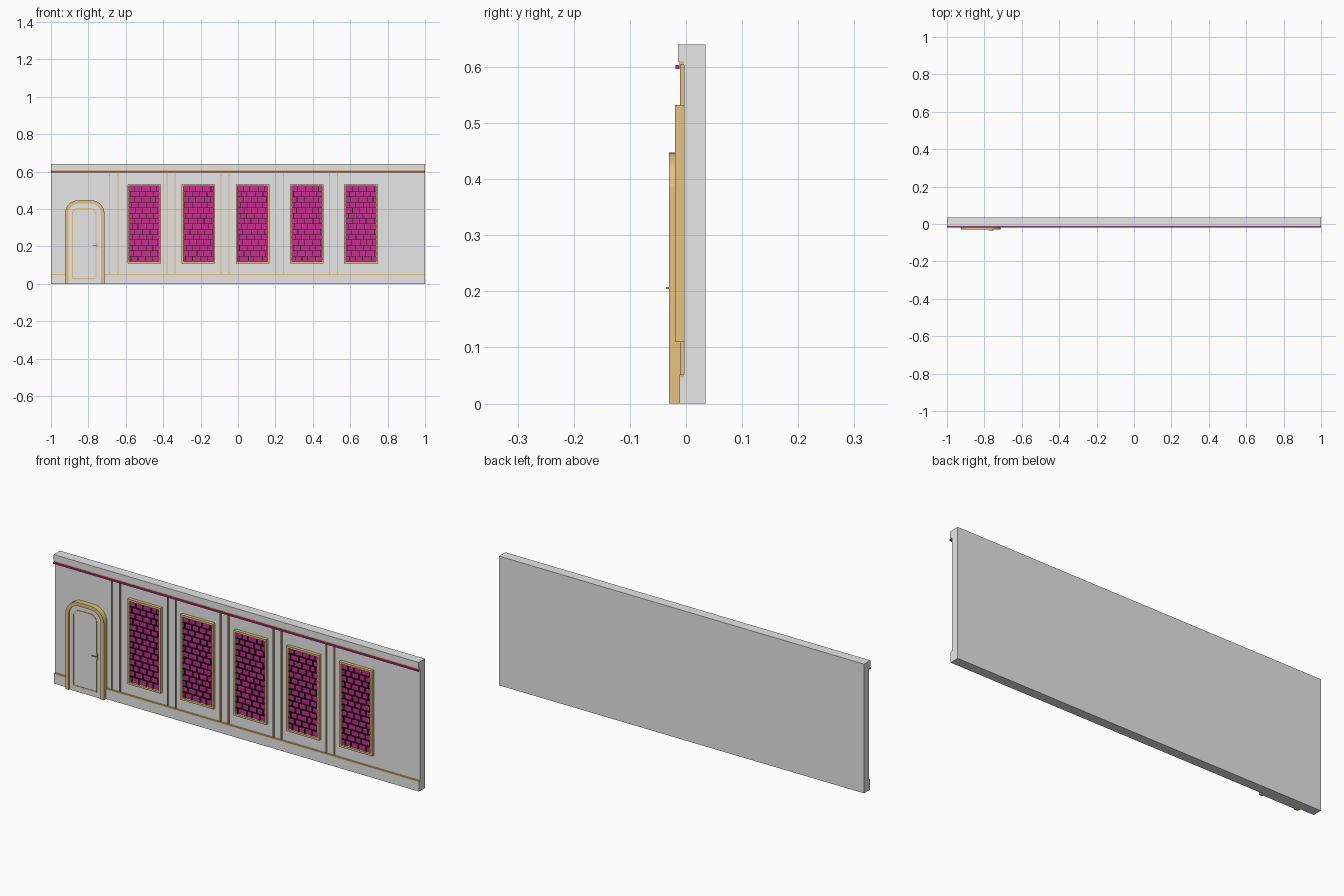
import bpy, bmesh, math, random

random.seed(4)
if "Cube" in bpy.data.objects:
    bpy.data.objects.remove(bpy.data.objects["Cube"], do_unlink=True)


def material(name, rgb):
    m = bpy.data.materials.new(name)
    m.use_nodes = True
    m.diffuse_color = (*rgb, 1)
    m.node_tree.nodes["Principled BSDF"].inputs["Base Color"].default_value = (*rgb, 1)
    return m


plaster = material("pale grey plaster", (0.8, 0.8, 0.8))
gold = material("warm gold", (0.8, 0.54, 0.22))
magenta = material("magenta glow", (0.6, 0.025, 0.28))
dark = material("dark metal", (0.02, 0.008, 0.016))


def finish(bm, name, mat):
    bmesh.ops.recalc_face_normals(bm, faces=bm.faces)
    mesh = bpy.data.meshes.new(name)
    bm.to_mesh(mesh)
    bm.free()
    mesh.materials.append(mat)
    obj = bpy.data.objects.new(name, mesh)
    bpy.context.collection.objects.link(obj)
    return obj


def add_box(bm, xs, ys, zs):
    verts = bmesh.ops.create_cube(bm, size=1)["verts"]
    for v in verts:
        v.co = [sum(r) / 2 + c * (r[1] - r[0]) for c, r in zip(v.co, (xs, ys, zs))]


def boxes(name, mat, *items):
    bm = bmesh.new()
    for item in items:
        add_box(bm, *item)
    return finish(bm, name, mat)


def border(x0, x1, z0, z1, w, ys):
    """Two side bars between full-width top and bottom bars."""
    return [((x0, x0 + w), ys, (z0 + w, z1 - w)), ((x1 - w, x1), ys, (z0 + w, z1 - w)),
            ((x0, x1), ys, (z0, z0 + w)), ((x0, x1), ys, (z1 - w, z1))]


def arch(x0, x1, z0, z1, r, steps=10):
    """Open outline with two rounded top corners."""
    pts = [(x0, z0)]
    for cx, start in ((x0 + r, math.pi), (x1 - r, math.pi / 2)):
        for i in range(steps + 1):
            a = start - i * math.pi / 2 / steps
            pts.append((cx + r * math.cos(a), z1 - r + r * math.sin(a)))
    return pts + [(x1, z0)]


def extrude(bm, y1):
    geo = bmesh.ops.extrude_face_region(bm, geom=bm.faces[:])["geom"]
    for v in geo:
        if isinstance(v, bmesh.types.BMVert):
            v.co.y = y1


def arch_band(name, mat, outer, inner, y0, y1):
    bm = bmesh.new()
    a, b = ([bm.verts.new((x, y0, z)) for x, z in p] for p in (outer, inner))
    for i in range(len(a) - 1):
        bm.faces.new((a[i], a[i + 1], b[i + 1], b[i]))
    extrude(bm, y1)
    return finish(bm, name, mat)


# Wall with projecting skirting and cornice
FACE = -0.004
FULL = (-1, 1)
boxes("wall", plaster, (FULL, (FACE, 0.035), (0, 0.64)))
boxes("skirting", plaster, (FULL, (-0.012, FACE), (0, 0.046)))
boxes("cornice", plaster, (FULL, (-0.014, FACE), (0.61, 0.64)))
boxes("skirting_trim", gold, (FULL, (-0.012, FACE), (0.046, 0.052)))
boxes("cornice_trim", gold, (FULL, (-0.012, FACE), (0.603, 0.61)))
boxes("light_strip", magenta, (FULL, (-0.019, -0.012), (0.596, 0.603)))

# Gold strips edging the pilasters
for i, mid in enumerate((-0.664, -0.358, -0.069, 0.221, 0.511)):
    boxes(f"pilaster_trim_{i + 1}", gold,
          *[((mid + s * 0.022 - 0.0025, mid + s * 0.022 + 0.0025), (-0.011, FACE), (0.052, 0.603))
            for s in (-1, 1)])

# Lit windows, each with a frame and a staggered lattice
Z0, Z1, HALF, EDGE = 0.11, 0.532, 0.09, 0.01
ROWS, BAR = 14, 0.003
row_h = (Z1 - Z0 - 2 * EDGE) / ROWS
for i in range(5):
    mid = -0.502 + i * 0.29
    x0, x1 = mid - HALF, mid + HALF
    boxes(f"window_frame_{i + 1}", gold, *border(x0, x1, Z0, Z1, EDGE, (-0.02, FACE)))
    x0, x1 = x0 + EDGE, x1 - EDGE
    boxes(f"window_glow_{i + 1}", magenta, ((x0, x1), (-0.009, FACE), (Z0 + EDGE, Z1 - EDGE)))
    bars, depth = [], (-0.016, -0.009)
    for r in range(ROWS):
        z = Z0 + EDGE + r * row_h
        if r:
            bars.append(((x0, x1), depth, (z - BAR / 2, z + BAR / 2)))
        for c in range(4):
            x = x0 + (c + (0.75 if r % 2 else 0.3)) * 0.039 + random.uniform(-0.006, 0.006)
            if x + BAR < x1:
                bars.append(((x, x + BAR), depth, (z, z + row_h)))
    boxes(f"window_lattice_{i + 1}", dark, *bars)

# Door with rounded frame, thin trim and lever handle
L, R, TOP, LEAF = -0.925, -0.714, 0.447, -0.024
inner = arch(L + 0.018, R - 0.018, 0, TOP - 0.018, 0.054)
arch_band("door_frame", gold, arch(L, R, 0, TOP, 0.072), inner, FACE, -0.03)
bm = bmesh.new()
bm.faces.new([bm.verts.new((x, FACE, z)) for x, z in inner])
extrude(bm, LEAF)
finish(bm, "door_leaf", plaster)
TL, TR, TZ, FRONT = -0.888, -0.756, 0.03, LEAF - 0.002
arch_band("door_trim", gold, arch(TL, TR, TZ, 0.406, 0.035),
          arch(TL + 0.005, TR - 0.005, TZ, 0.401, 0.03), LEAF, FRONT)
boxes("door_trim_base", gold, ((TL, TR), (FRONT, LEAF), (TZ - 0.005, TZ)))
boxes("door_handle", gold,
      ((-0.757, -0.750), (-0.028, LEAF), (0.190, 0.220)),
      ((-0.756, -0.751), (-0.034, -0.028), (0.204, 0.208)),
      ((-0.778, -0.751), (-0.036, -0.033), (0.204, 0.208)))
